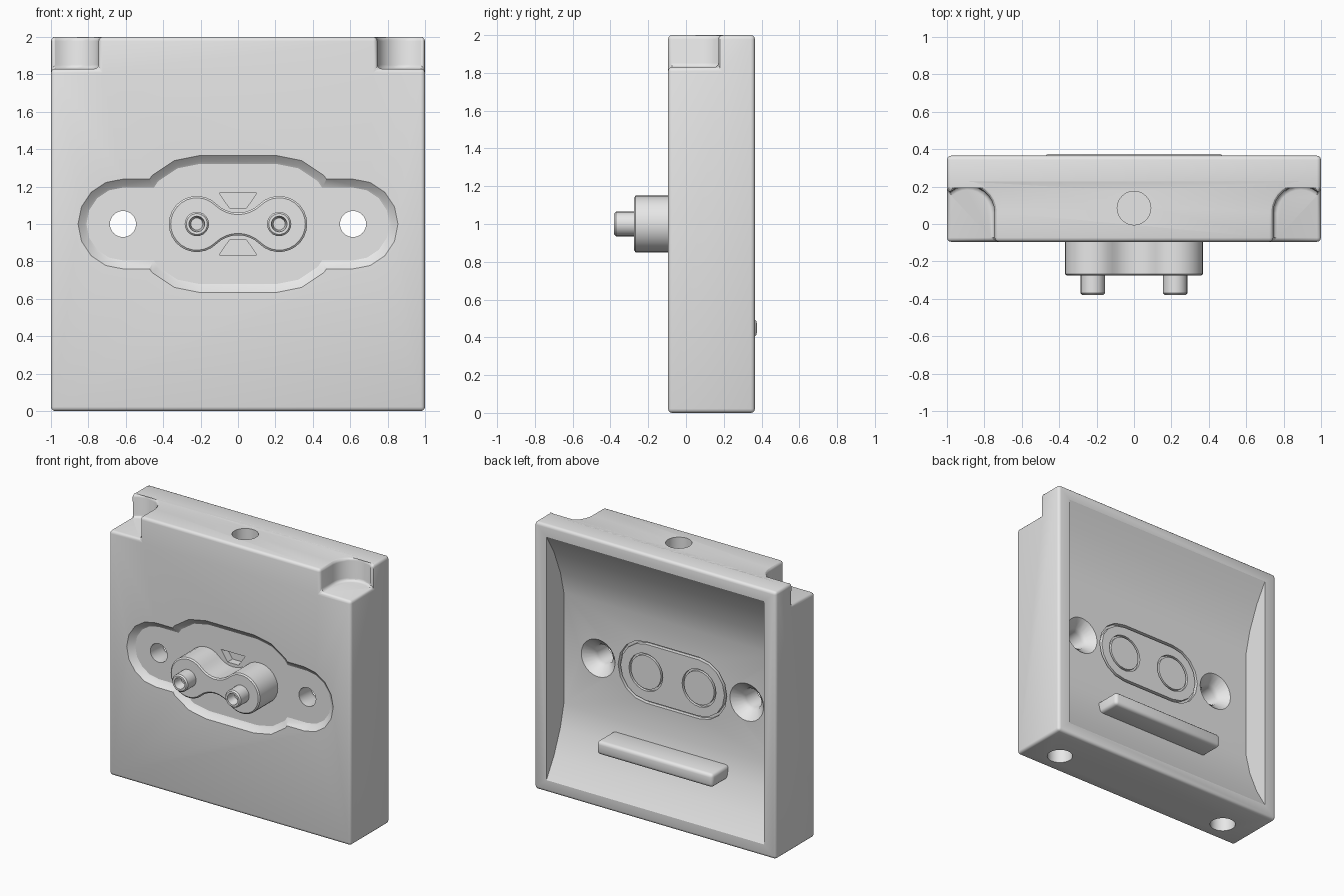
import bpy, bmesh
from math import sin, cos, radians, atan2, degrees, hypot

if "Cube" in bpy.data.objects:
    bpy.data.objects.remove(bpy.data.objects["Cube"])

grey = bpy.data.materials.new("light grey plastic")
grey.use_nodes = True
grey.diffuse_color = (0.8, 0.8, 0.8, 1)
grey.node_tree.nodes["Principled BSDF"].inputs["Base Color"].default_value = (0.8, 0.8, 0.8, 1)

MID = 1.0      # height of the connector axis
PIN_X = 0.22   # pin spacing from the centre
FLOOR = 0.16   # depth of the flat rear cavity floor


def new_object(name, bm):
    bmesh.ops.recalc_face_normals(bm, faces=bm.faces)
    mesh = bpy.data.meshes.new(name)
    bm.to_mesh(mesh)
    bm.free()
    mesh.materials.append(grey)
    ob = bpy.data.objects.new(name, mesh)
    bpy.context.collection.objects.link(ob)
    return ob


def loft(name, rings):
    """Skin matching closed rings of 3D points and cap both ends."""
    bm = bmesh.new()
    loops = [[bm.verts.new(p) for p in ring] for ring in rings]
    for a, b in zip(loops, loops[1:]):
        for i in range(len(a)):
            j = (i + 1) % len(a)
            bm.faces.new((a[i], a[j], b[j], b[i]))
    bm.faces.new(loops[0])
    bm.faces.new(loops[-1])
    return new_object(name, bm)


def along_y(name, sections):
    """Loft (x, z) outlines, given as (y, outline) pairs."""
    return loft(name, [[(x, y, MID + z) for x, z in line] for y, line in sections])


def arc(cx, cz, r, a0, a1, n):
    angles = [radians(a0 + (a1 - a0) * i / n) for i in range(n + 1)]
    return [(cx + r * cos(a), cz + r * sin(a)) for a in angles]


def circle(cx, r, n=24):
    return arc(cx, 0, r, 0, 360, n)[:-1]


def stadium(cx, r, n=8):
    return arc(cx, 0, r, -90, 90, n) + arc(-cx, 0, r, 90, 270, n)


def waisted(inset):
    """Two round lobes joined by a concave waist."""
    r, bend, cz = 0.15, 0.164, 0.224
    t = degrees(atan2(cz, -PIN_X))
    bend = hypot(PIN_X, cz) - r + inset
    r -= inset
    half = arc(PIN_X, 0, r, -t, t, 20) + arc(0, cz, bend, t - 180, -t, 8)[1:-1]
    return half + [(-x, -z) for x, z in half]


def box(name, size, centre):
    bm = bmesh.new()
    bmesh.ops.create_cube(bm, size=1)
    for v in bm.verts:
        v.co = [c + s * p for c, s, p in zip(centre, size, v.co)]
    return new_object(name, bm)


def apply(ob, mod):
    bpy.context.view_layer.objects.active = ob
    bpy.ops.object.modifier_apply(modifier=mod.name)


def cut(ob, cutter):
    mod = ob.modifiers.new("cut", "BOOLEAN")
    mod.operation, mod.solver, mod.object = "DIFFERENCE", "EXACT", cutter
    apply(ob, mod)
    bpy.data.objects.remove(cutter)


def soften(ob, width):
    mod = ob.modifiers.new("round", "BEVEL")
    mod.width, mod.segments = width, 3
    mod.limit_method, mod.angle_limit = "ANGLE", radians(40)
    mod.use_clamp_overlap = False
    apply(ob, mod)


# Body block with scooped upper front corners
body = box("housing", (2, 0.46, 2), (0, 0.135, 1))
for side in (1, -1):
    scoop = [(0.745, -0.2)] + arc(0.89, 0.06, 0.145, 180, 50, 10) + [(1.1, 0.15), (1.1, -0.2)]
    cut(body, loft("scoop", [[(side * x, y, z) for x, y in scoop] for z in (1.83, 2.2)]))
soften(body, 0.022)

# Rear cavity: flat floor curving out to the top and bottom rims
curve = [(0.93, 0.39), (0.91, 0.365), (0.76, 0.275), (0.58, 0.2), (0.42, FLOOR)]
profile = curve + [(-z, y) for z, y in reversed(curve)]
cut(body, loft("cavity", [[(x, y, MID + z) for z, y in profile] for x in (-0.9, 0.9)]))

# Front recess: wide narrow lobe plus taller centre lobe, with sloping walls
for cx, r in ((0.615, 0.24), (0.2, 0.367)):
    cut(body, along_y("recess", [(-0.2, stadium(cx, r)), (-0.095, stadium(cx, r)),
                                 (-0.065, stadium(cx, r - 0.033)),
                                 (-0.058, stadium(cx, r - 0.045))]))

# Mounting holes, countersunk from the rear
for side in (1, -1):
    x = side * 0.615
    cut(body, along_y("hole", [(-0.2, circle(x, 0.07)), (0.07, circle(x, 0.07)),
                               (0.1, circle(x, 0.08)), (FLOOR, circle(x, 0.14)),
                               (0.25, circle(x, 0.14))]))

# Wedge pockets above and below the connector waist
for side in (1, -1):
    wedge = [(-0.1, 0.165), (0.1, 0.165), (0.045, 0.085), (-0.045, 0.085)]
    cut(body, along_y("pocket", [(y, [(x, side * z) for x, z in wedge]) for y in (-0.15, 0)]))

# Blind round sockets in the top and bottom
for x, y, z0, z1 in ((0, 0.085, 1.86, 2.1), (0.75, 0.08, -0.1, 0.14), (-0.75, 0.08, -0.1, 0.14)):
    cut(body, loft("socket", [[(x + px, y + py, z) for px, py in circle(0, 0.09)] for z in (z0, z1)]))

# Rear insert and contact caps, each set in a narrow groove
cut(body, along_y("seat", [(y, stadium(PIN_X, 0.23)) for y in (FLOOR - 0.03, 0.25)]))
insert = along_y("rear_insert", [(y, stadium(PIN_X, 0.21)) for y in (FLOOR - 0.06, FLOOR)])
parts = [body, insert]
for side, label in ((1, "left"), (-1, "right")):
    x = side * PIN_X
    cut(insert, along_y("cap_seat", [(y, circle(x, 0.14)) for y in (FLOOR - 0.02, 0.25)]))
    parts.append(along_y(label + "_contact_cap",
                         [(y, circle(x, 0.125)) for y in (FLOOR - 0.04, FLOOR)]))
    # Hollow pin
    pin = [(-0.26, 0.065), (-0.37, 0.065), (-0.38, 0.056), (-0.38, 0.042), (-0.31, 0.032)]
    parts.append(along_y(label + "_pin", [(y, circle(x, r)) for y, r in pin]))

# Waisted connector boss
parts.append(along_y("connector_boss", [(-0.03, waisted(0)), (-0.267, waisted(0)),
                                        (-0.275, waisted(0.01))]))

# Rear rib
rib = box("rear_rib", (0.96, 0.215, 0.1), (0, 0.2675, 0.45))
soften(rib, 0.025)
parts.append(rib)

bpy.ops.object.select_all(action="DESELECT")
for ob in parts:
    ob.select_set(True)
bpy.context.view_layer.objects.active = body
bpy.ops.object.shade_smooth_by_angle(angle=radians(30))
